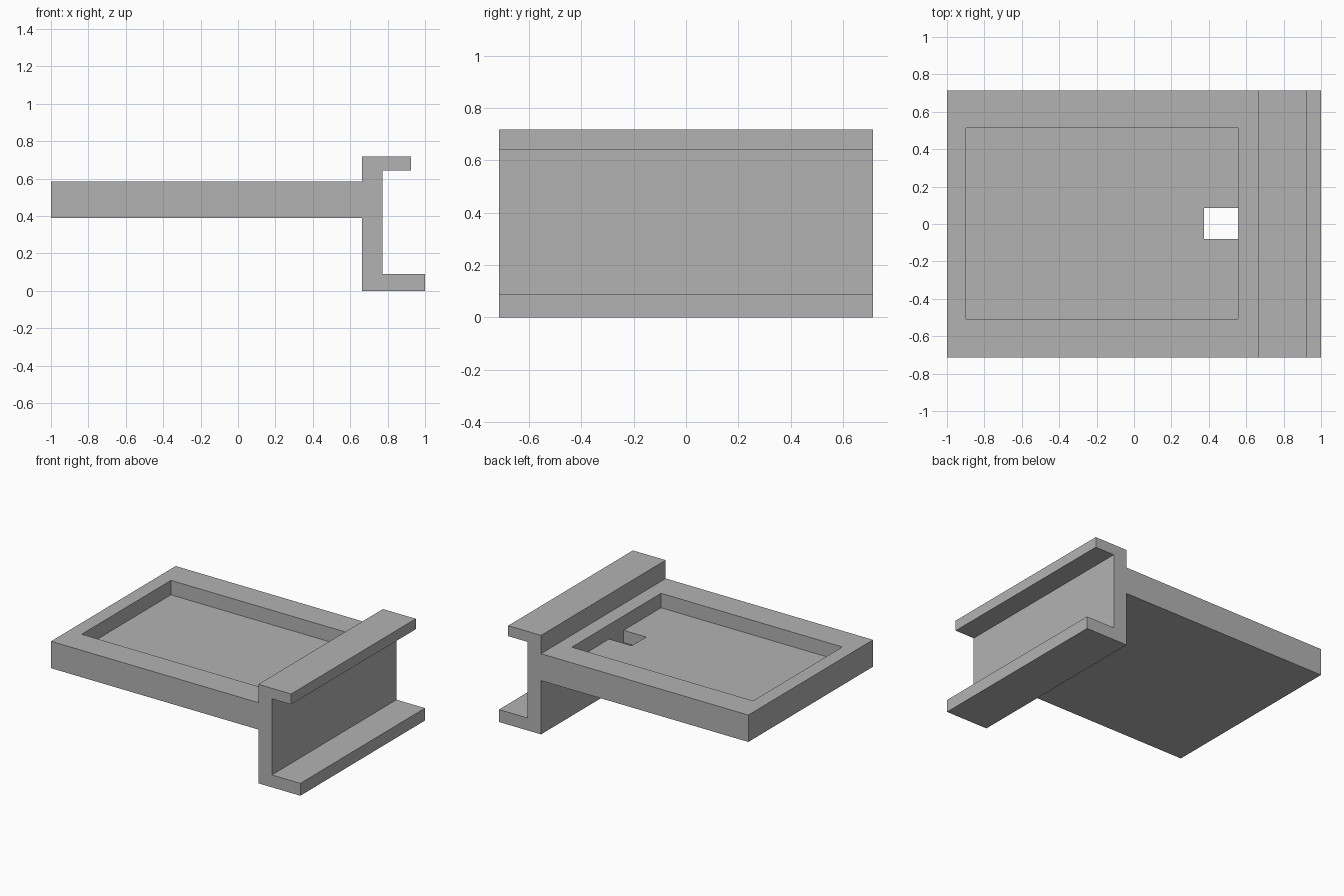
import bpy
import bmesh

cube = bpy.data.objects.get("Cube")
if cube:
    bpy.data.objects.remove(cube, do_unlink=True)

# Single grey material
grey = bpy.data.materials.new("plain_grey")
grey.use_nodes = True
colour = (0.45, 0.45, 0.45, 1)
grey.diffuse_color = colour
grey.node_tree.nodes["Principled BSDF"].inputs["Base Color"].default_value = colour


def prism(name, profile, y_min, y_max):
    """Extrude an x-z profile along y."""
    bm = bmesh.new()
    face = bm.faces.new([bm.verts.new((x, y_min, z)) for x, z in profile])
    extruded = bmesh.ops.extrude_face_region(bm, geom=[face])["geom"]
    verts = [v for v in extruded if isinstance(v, bmesh.types.BMVert)]
    bmesh.ops.translate(bm, verts=verts, vec=(0, y_max - y_min, 0))
    bmesh.ops.recalc_face_normals(bm, faces=bm.faces)
    mesh = bpy.data.meshes.new(name)
    bm.to_mesh(mesh)
    bm.free()
    mesh.materials.append(grey)
    obj = bpy.data.objects.new(name, mesh)
    bpy.context.collection.objects.link(obj)
    return obj


def cut(target, name, x, y, z):
    """Subtract a box from the target."""
    box = prism(name, [(x[0], z[0]), (x[1], z[0]), (x[1], z[1]), (x[0], z[1])], *y)
    box.hide_render = True
    mod = target.modifiers.new(name, "BOOLEAN")
    mod.operation = "DIFFERENCE"
    mod.solver = "EXACT"
    mod.object = box
    bpy.context.view_layer.objects.active = target
    bpy.ops.object.modifier_apply(modifier=name)
    bpy.data.objects.remove(box, do_unlink=True)


# Flat tray joined to an upright channel with two flanges
tray_bottom, tray_top = 0.39, 0.585
web_inner, web_outer = 0.663, 0.772
profile = [
    (-1, tray_bottom), (web_inner, tray_bottom), (web_inner, 0),
    (1, 0), (1, 0.09), (web_outer, 0.09),
    (web_outer, 0.642), (0.926, 0.642), (0.926, 0.718),
    (web_inner, 0.718), (web_inner, tray_top), (-1, tray_top),
]
bracket = prism("tray_bracket", profile, -0.714, 0.714)

# Shallow recess in the tray, and the slot through its floor
cut(bracket, "recess_cutter", (-0.898, 0.556), (-0.508, 0.514), (0.48, 0.65))
cut(bracket, "slot_cutter", (0.375, 0.556), (-0.08, 0.086), (0.3, 0.53))
